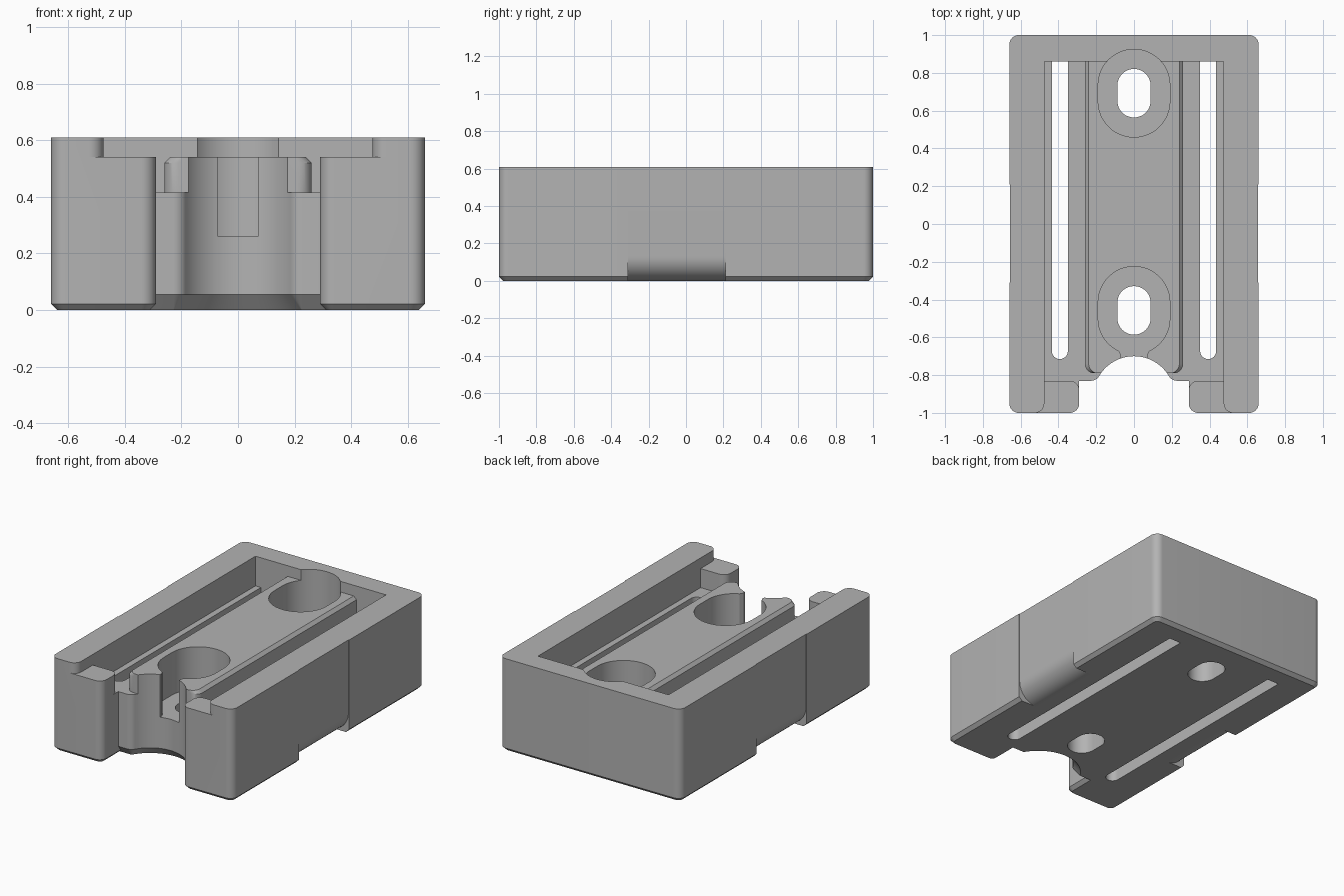
import bpy, bmesh
from math import sin, cos, radians, sqrt, atan2, degrees

cube = bpy.data.objects.get("Cube")
if cube:
    bpy.data.objects.remove(cube, do_unlink=True)

grey = bpy.data.materials.new("plain grey")
grey.use_nodes = True
COLOUR = (0.45, 0.45, 0.45, 1)
grey.diffuse_color = COLOUR
grey.node_tree.nodes["Principled BSDF"].inputs["Base Color"].default_value = COLOUR


def arc(cx, cy, r, a0, a1, n=10):
    angles = [radians(a0 + (a1 - a0) * i / n) for i in range(n + 1)]
    return [(cx + r * cos(a), cy + r * sin(a)) for a in angles]


def mirrored(half):
    return half + [(-x, y) for x, y in reversed(half)]


def flat(points, z):
    return [(x, y, z) for x, y in points]


def loft(name, rings):
    """Closed solid through rings with equal point counts."""
    bm = bmesh.new()
    loops = [[bm.verts.new(p) for p in ring] for ring in rings]
    n = len(loops[0])
    for a, b in zip(loops, loops[1:]):
        for i in range(n):
            j = (i + 1) % n
            bm.faces.new((a[i], a[j], b[j], b[i]))
    bm.faces.new(loops[0][::-1])
    bm.faces.new(loops[-1])
    bmesh.ops.recalc_face_normals(bm, faces=bm.faces)
    mesh = bpy.data.meshes.new(name)
    bm.to_mesh(mesh)
    bm.free()
    mesh.materials.append(grey)
    obj = bpy.data.objects.new(name, mesh)
    bpy.context.collection.objects.link(obj)
    return obj


def prism(name, points, z0, z1):
    return loft(name, [flat(points, z0), flat(points, z1)])


def combine(target, tool, operation="DIFFERENCE"):
    tool.hide_render = True
    mod = target.modifiers.new(tool.name, "BOOLEAN")
    mod.operation, mod.solver, mod.object = operation, "EXACT", tool
    bpy.context.view_layer.objects.active = target
    bpy.ops.object.modifier_apply(modifier=mod.name)
    bpy.data.objects.remove(tool, do_unlink=True)


def rounded_box(hx, y0, y1, r):
    return mirrored(arc(hx - r, y0 + r, r, -90, 0) + arc(hx - r, y1 - r, r, 0, 90))


def stadium(cy, r, reach):
    return arc(0, cy + reach, r, 0, 180, 24) + arc(0, cy - reach, r, 180, 360, 24)


# Outer block with a chamfered underside
body = loft("mounting_block", [
    flat(rounded_box(0.638, -0.978, 0.978, 0.03), 0),
    flat(rounded_box(0.66, -1, 1, 0.05), 0.022),
    flat(rounded_box(0.66, -1, 1, 0.05), 0.61)])

# Tray cavity, with rounded corners behind the front lugs
cavity = mirrored([(0.475, 0.86), (0.475, -0.83)] + arc(0.34, -0.88, 0.05, 90, 180))
combine(body, prism("cavity", cavity, 0.415, 0.8))

# Raised centre rail with chamfered long edges


def rail_outline(hx):
    return mirrored([(hx, 0.9)] + arc(hx - 0.05, -0.74, 0.05, 0, -90))


combine(body, loft("rail", [flat(rail_outline(0.26), 0.3), flat(rail_outline(0.26), 0.52),
                            flat(rail_outline(0.24), 0.54)]), "UNION")

# Lowered tops of the front lugs
lug_top = mirrored([(0.525, -1.1)] + arc(0.525, -0.95, 0.05, 270, 180) + [(0.475, -0.805)])
combine(body, prism("lug_step", lug_top, 0.54, 0.8))

# Front notch: straight lug sides, a step, then a filleted round recess


def notch_outline(o, c):
    radius, fillet, cy, fy = 0.215, 0.05, -0.915, -0.78
    fx = sqrt((radius + fillet) ** 2 - (fy - cy) ** 2)
    a = degrees(atan2(fy - cy, fx))
    half = [(0.34, -1.1)] + arc(0.34, -0.95, 0.05 - c, 270, 180)
    half += [(0.29 + c, -0.83 + o)]
    half += arc(fx, fy, fillet - o, 270, 180 + a)
    half += arc(0, cy, radius + o, a, 89, 14)[1:]
    return mirrored(half)


combine(body, loft("notch", [
    flat(notch_outline(0.045, 0.022), -0.1), flat(notch_outline(0.045, 0.022), 0),
    flat(notch_outline(0.027, 0), 0.022), flat(notch_outline(0, 0), 0.055),
    flat(notch_outline(0, 0), 0.8)]))

# Screw recesses and through holes
for cy in (0.6925, -0.4575):
    combine(body, prism("screw_recess", stadium(cy, 0.19, 0.0425), 0.26, 0.8))
    combine(body, prism("screw_hole", stadium(cy, 0.088, 0.0405), -0.1, 0.3))

# Flared opening from the front recess into the notch
mouth = mirrored([(0.07, -0.75), (0.07, -0.69), (0.08, -0.672), (0.098, -0.66), (0.125, -0.642),
                  (0.12, -0.6)])
combine(body, prism("recess_mouth", mouth, 0.26, 0.8))

for side in (1, -1):
    # Long slot through the tray floor
    slot = [(0.435, 0.86), (0.35, 0.86)] + arc(0.3925, -0.6725, 0.0425, 180, 360, 12)
    combine(body, prism("slot", [(side * x, y) for x, y in slot], -0.1, 0.45))
    # Shallow side relief, rounded under
    relief = [(0.8, -0.1), (0.8, 0.8), (0.656, 0.8)] + arc(0.526, 0.13, 0.13, 0, -90, 12)
    relief += [(0.526, -0.1)]
    combine(body, loft("side_relief", [[(side * x, y, z) for x, z in relief]
                                       for y in (-0.31, 0.21)]))

# Smooth curves, sharp edges
bpy.ops.object.select_all(action="DESELECT")
body.select_set(True)
bpy.context.view_layer.objects.active = body
bpy.ops.object.shade_smooth_by_angle(angle=radians(25))
